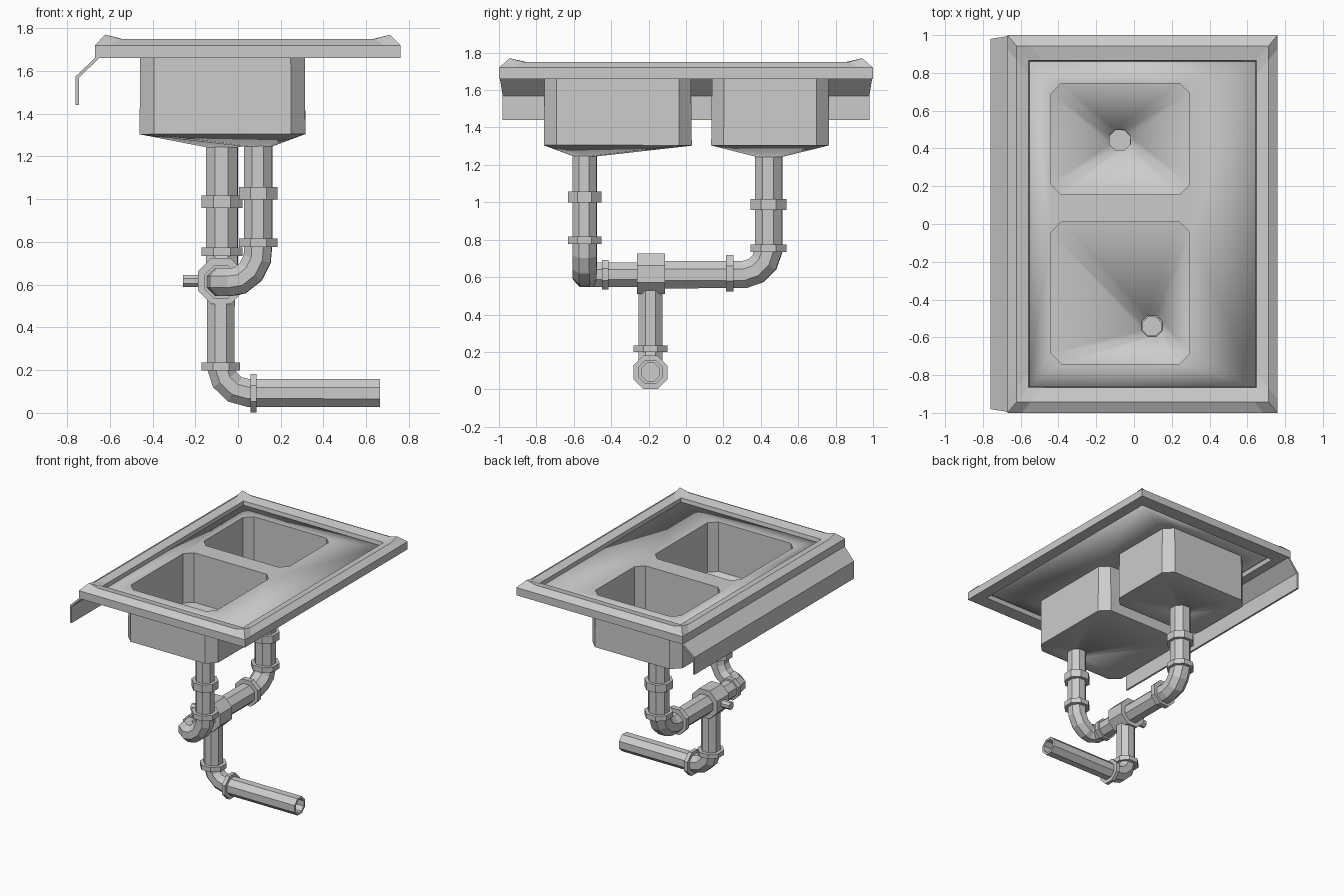
import bpy, bmesh, math
from mathutils import Vector

if "Cube" in bpy.data.objects:
    bpy.data.objects.remove(bpy.data.objects["Cube"])


def finish(bm, name):
    me = bpy.data.meshes.new(name)
    bm.to_mesh(me)
    bm.free()
    ob = bpy.data.objects.new(name, me)
    bpy.context.collection.objects.link(ob)
    return ob


def bridge(bm, a, b):
    n = len(a)
    for i in range(n):
        bm.faces.new((a[i], a[(i + 1) % n], b[(i + 1) % n], b[i]))


# Octagonal tube swept along a path; hollow > 0 bores out the last end
def tube(name, path, r, hollow=0):
    bm = bmesh.new()
    pts = [Vector(p) for p in path]
    dirs = [(b - a).normalized() for a, b in zip(pts, pts[1:])]
    tans = [dirs[0]] + [(a + b).normalized() for a, b in zip(dirs, dirs[1:])] + [dirs[-1]]
    u = Vector((0, 0, 1)) if abs(tans[0].z) < 0.7 else Vector((1, 0, 0))
    rad = r / math.cos(math.pi / 8)

    def ring(c, t, rr):
        v = t.cross(u)
        return [bm.verts.new(c + rr * (math.cos(a) * u + math.sin(a) * v))
                for a in [math.pi / 8 + k * math.pi / 4 for k in range(8)]]

    rings = []
    for c, t in zip(pts, tans):
        u = (u - t * u.dot(t)).normalized()
        rings.append(ring(c, t, rad))
    if hollow:
        rings.append(ring(pts[-1], tans[-1], rad * 0.75))
        rings.append(ring(pts[-1] - tans[-1] * hollow, tans[-1], rad * 0.75))
    for a, b in zip(rings, rings[1:]):
        bridge(bm, a, b)
    bm.faces.new(rings[0])
    bm.faces.new(rings[-1])
    bmesh.ops.recalc_face_normals(bm, faces=bm.faces)
    return finish(bm, name)


# Raised rim with flared corners
CX, HX, HY = 0.045, 0.715, 1.0


def rim_ring(bm, o, z, corner_z=None):
    hx, hy, d = HX - o, HY - o * 1.2, 0.075
    out = []
    for sx, sy in ((1, 1), (-1, 1), (-1, -1), (1, -1)):
        near_x = (sx * (hx - d), sy * hy, z)
        near_y = (sx * hx, sy * (hy - d), z)
        trio = [near_y, (sx * hx, sy * hy, corner_z or z), near_x]
        out += trio if sx * sy > 0 else trio[::-1]
    return [bm.verts.new((CX + x, y, zz)) for x, y, zz in out]


bm = bmesh.new()
profile = [(0, 1.66), (0, 1.72), (0.048, 1.75, 1.77), (0.112, 1.735),
           (0.118, 1.69), (0.1, 1.69), (0.09, 1.66)]
rings = [rim_ring(bm, *p) for p in profile]
for a, b in zip(rings, rings[1:] + rings[:1]):
    bridge(bm, a, b)
bmesh.ops.recalc_face_normals(bm, faces=bm.faces)
finish(bm, "rim")

# Deck with two chamfered basins sloping to their drains
DECK, FLOOR = 1.705, 1.32
bm = bmesh.new()


def loop_edges(vs):
    return [bm.edges.new((vs[i], vs[(i + 1) % len(vs)])) for i in range(len(vs))]


border = [bm.verts.new((CX + sx * 0.605, sy * 0.865, DECK))
          for sx, sy in ((1, 1), (-1, 1), (-1, -1), (1, -1))]
edges = loop_edges(border)
basins = [(0.155, 0.745, -0.075, 0.445, 1.26), (-0.74, 0.01, 0.095, -0.54, 1.265)]
x0, x1, c = -0.44, 0.295, 0.055
tops = []
for y0, y1, dx, dy, dz in basins:
    outline = [(x1, y1 - c), (x1 - c, y1), (x0 + c, y1), (x0, y1 - c),
               (x0, y0 + c), (x0 + c, y0), (x1 - c, y0), (x1, y0 + c)]
    top = [bm.verts.new((x, y, DECK)) for x, y in outline]
    low = [bm.verts.new((x, y, FLOOR)) for x, y in outline]
    angs = [math.pi / 8 + k * math.pi / 4 for k in range(8)]
    drain = [bm.verts.new((dx + 0.06 * math.cos(a), dy + 0.06 * math.sin(a), dz)) for a in angs]
    edges += loop_edges(top)
    tops.append((top, low, drain))
bmesh.ops.triangle_fill(bm, use_beauty=True, use_dissolve=False, edges=edges, normal=(0, 0, 1))
for top, low, drain in tops:
    bridge(bm, top, low)
    bridge(bm, low, drain)
bmesh.ops.recalc_face_normals(bm, faces=bm.faces)
bm.normal_update()
if border[0].link_faces[0].normal.z < 0:
    bmesh.ops.reverse_faces(bm, faces=bm.faces)
deck = finish(bm, "deck_and_basins")
sol = deck.modifiers.new("thickness", "SOLIDIFY")
sol.thickness, sol.offset, sol.use_even_offset = 0.02, -1, True
bpy.context.view_layer.objects.active = deck
deck.select_set(True)
bpy.ops.object.shade_smooth_by_angle(angle=math.radians(35))

# Folded flap along the back edge
bm = bmesh.new()
section = [(-0.665, 1.665), (-0.76, 1.575), (-0.76, 1.44),
           (-0.745, 1.44), (-0.745, 1.568), (-0.65, 1.66)]
ends = [[bm.verts.new((x, s * (0.995 if x > -0.7 else 0.98), z)) for x, z in section]
        for s in (-1, 1)]
bridge(bm, *ends)
for e in ends:
    bm.faces.new(e)
bmesh.ops.recalc_face_normals(bm, faces=bm.faces)
finish(bm, "back_flap")

# Drain pipes from the tee up to each basin
tx, ty, tz = -0.08, -0.19, 0.613
tube("rear_drain_pipe", [(tx, ty, tz), (tx, 0.31, tz), (tx, 0.375, 0.635),
     (-0.075, 0.42, 0.68), (-0.075, 0.442, 0.745), (-0.075, 0.442, 1.25)], 0.073, 0.4)
tube("front_drain_pipe", [(tx, ty, tz), (tx, -0.46, tz), (-0.075, -0.51, tz),
     (-0.03, -0.542, tz), (0.01, -0.542, 0.62), (0.06, -0.542, 0.66),
     (0.09, -0.542, 0.72), (0.095, -0.542, 0.79), (0.095, -0.542, 1.255)], 0.065, 0.4)

# Tee, its side plug and the waste outlet
tube("tee", [(tx, -0.262, 0.617), (tx, -0.112, 0.617)], 0.108)
tube("tee_plug", [(tx, ty, 0.617), (-0.258, ty, 0.617)], 0.028)
tube("waste_pipe", [(tx, ty, tz), (tx, ty, 0.215), (-0.062, ty, 0.155), (-0.015, ty, 0.11),
     (0.05, ty, 0.093), (0.665, ty, 0.093)], 0.065, 0.55)

# Coupling collars: centre, axis, half length, radius
collars = [
    ((-0.075, 0.442, 0.988), (0, 0, 1), 0.03, 0.096),
    ((-0.075, 0.442, 0.755), (0, 0, 1), 0.02, 0.096),
    ((tx, 0.235, 0.62), (0, 1, 0), 0.02, 0.098),
    ((0.095, -0.542, 1.028), (0, 0, 1), 0.03, 0.09),
    ((0.095, -0.542, 0.797), (0, 0, 1), 0.02, 0.09),
    ((tx, -0.432, 0.613), (0, 1, 0), 0.018, 0.078),
    ((tx, ty, 0.217), (0, 0, 1), 0.018, 0.09),
    ((0.072, ty, 0.091), (1, 0, 0), 0.014, 0.09),
]
for i, (p, ax, h, r) in enumerate(collars):
    p, ax = Vector(p), Vector(ax)
    tube(f"collar_{i + 1}", [p - ax * h, p + ax * h], r)
